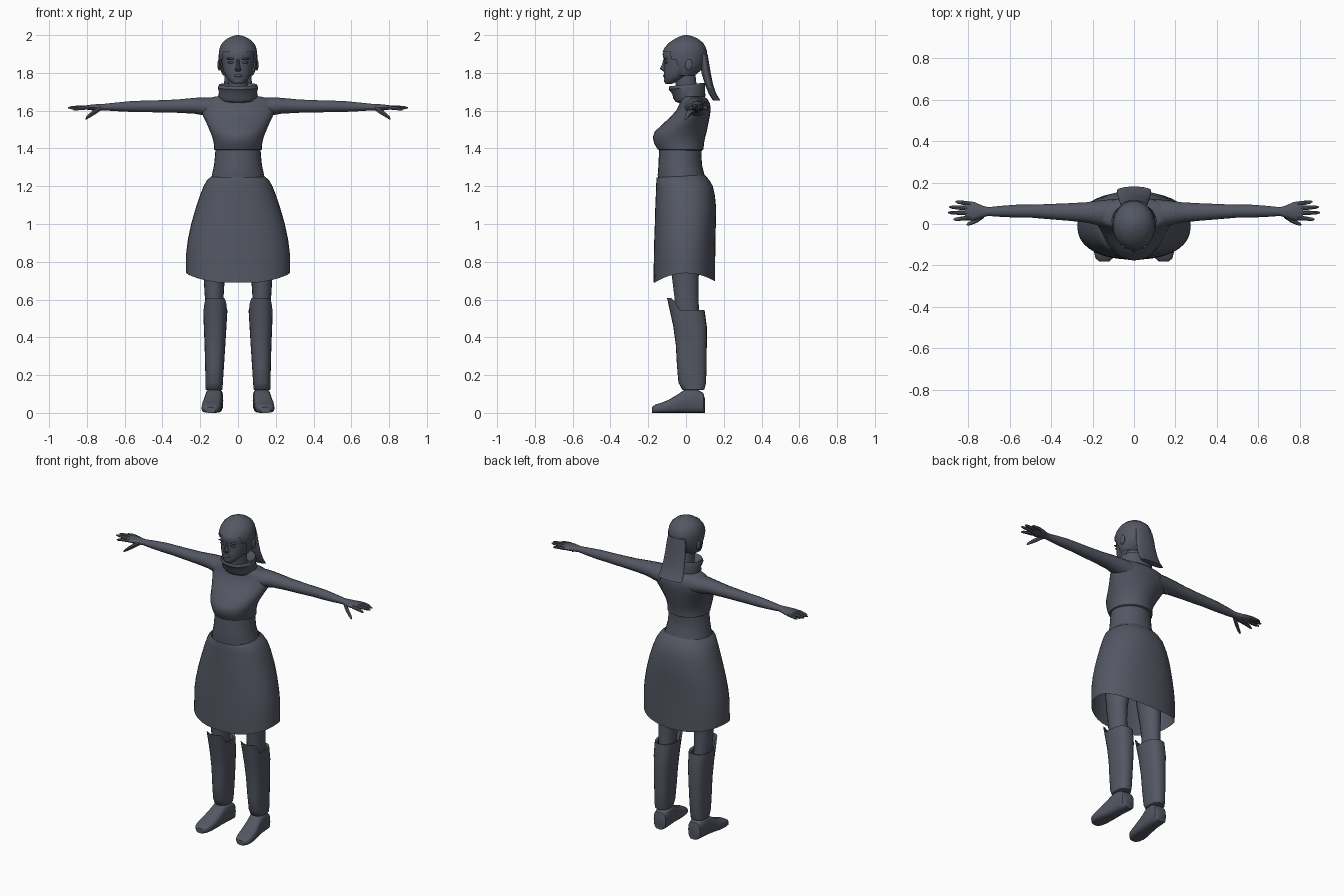
import bpy, bmesh, math
from mathutils import Vector

mat = bpy.data.materials.new("slate_grey")
mat.diffuse_color = (0.088, 0.096, 0.125, 1)


def finish(name, bm):
    bmesh.ops.recalc_face_normals(bm, faces=bm.faces)
    me = bpy.data.meshes.new(name)
    bm.to_mesh(me)
    bm.free()
    me.materials.append(mat)
    ob = bpy.data.objects.new(name, me)
    bpy.context.collection.objects.link(ob)
    return ob


def spow(v, p):
    return math.copysign(abs(v) ** p, v)


def hring(z, hw, yf, yb, cx=0, p=1.0, lift=None, n=28):
    """Horizontal section from front yf to back yb, half width hw."""
    out = []
    for i in range(n):
        a = 2 * math.pi * i / n
        y = (yf + yb) / 2 + spow(math.sin(a), p) * (yb - yf) / 2
        out.append((cx + hw * spow(math.cos(a), p), y, z + (lift(y) if lift else 0)))
    return out


def xring(x, y, z, ry, rz, n=14):
    """Section across the x axis, for arms and fingers."""
    return [(x, y + ry * math.cos(2 * math.pi * i / n), z + rz * math.sin(2 * math.pi * i / n))
            for i in range(n)]


def loft(name, rings, side=1, cap0=True, cap1=True, keep=None):
    bm = bmesh.new()
    rows = [[bm.verts.new((x * side, y, z)) for x, y, z in r] for r in rings]
    n = len(rows[0])
    for a, b in zip(rows, rows[1:]):
        for i in range(n):
            bm.faces.new((a[i], a[(i + 1) % n], b[(i + 1) % n], b[i]))
    if cap0:
        bm.faces.new(rows[0])
    if cap1:
        bm.faces.new(rows[-1])
    if keep:
        drop = [f for f in bm.faces if not keep(f.calc_center_median())]
        bmesh.ops.delete(bm, geom=drop, context='FACES')
    return finish(name, bm)


def blob(name, loc, size):
    bm = bmesh.new()
    bmesh.ops.create_uvsphere(bm, u_segments=12, v_segments=8, radius=1)
    for v in bm.verts:
        v.co = Vector(a * b + c for a, b, c in zip(v.co, size, loc))
    return finish(name, bm)


# torso: cropped top, then bare midriff slightly inside it
loft("top", [hring(*r) for r in [
    (1.39, .118, -.135, .085), (1.395, .127, -.15, .093), (1.425, .128, -.168, .095),
    (1.46, .136, -.176, .102), (1.49, .148, -.165, .11), (1.53, .165, -.122, .118),
    (1.565, .182, -.085, .125), (1.60, .197, -.052, .13), (1.635, .197, -.035, .128),
    (1.66, .175, -.03, .115), (1.675, .12, -.03, .095)]])
loft("midriff", [hring(*r) for r in [
    (1.20, .15, -.14, .11), (1.26, .138, -.15, .098), (1.31, .127, -.146, .085),
    (1.36, .122, -.144, .082), (1.40, .119, -.142, .084)]])

# skirt: open sheet, hem dips at the front and back
hem = lambda y: -.05 * min(1, abs(y) / .165) ** 2
loft("skirt", [hring(z, w, f, b, 0, .88, h, 36) for z, w, f, b, h in [
    (1.255, .138, -.155, .098, lambda y: .06 * y), (1.235, .162, -.157, .122, None),
    (1.20, .182, -.158, .142, None), (1.15, .202, -.16, .153, None),
    (1.08, .225, -.163, .16, None), (1.0, .248, -.165, .158, None),
    (.92, .265, -.168, .156, None), (.85, .274, -.17, .155, None),
    (.74, .274, -.172, .154, hem)]], cap0=False, cap1=False)

# neck and standing cowl collar
loft("neck", [hring(z, .05, -.05 - d, .06 - d) for z, d in [(1.64, -.01), (1.70, 0), (1.79, .01)]])
tilt = lambda y: .1 * y
loft("collar", [hring(z, w, f, b, 0, 1, tilt) for z, w, f, b in [
    (1.645, .075, -.035, .09), (1.652, .095, -.055, .10), (1.672, .106, -.068, .103),
    (1.695, .101, -.072, .10), (1.722, .107, -.092, .102), (1.738, .10, -.088, .098),
    (1.725, .082, -.07, .082), (1.69, .06, -.05, .07)]], cap0=False, cap1=False)

# head
loft("head", [hring(*r) for r in [
    (1.742, .022, -.108, -.075), (1.752, .04, -.114, -.05), (1.775, .06, -.116, .0),
    (1.80, .073, -.117, .04), (1.83, .082, -.117, .07), (1.86, .087, -.116, .09),
    (1.875, .088, -.119, .095), (1.90, .09, -.124, .10), (1.93, .085, -.108, .095),
    (1.965, .066, -.075, .07), (1.985, .035, -.035, .035)]])
# hair cap: shell over the head with an opening for the face
loft("hair", [hring(*r) for r in [
    (1.785, .078, -.06, .045), (1.81, .092, -.08, .075), (1.84, .099, -.10, .097),
    (1.87, .102, -.118, .108), (1.895, .102, -.127, .112), (1.91, .101, -.125, .112),
    (1.935, .096, -.112, .105), (1.96, .083, -.09, .09), (1.98, .06, -.06, .065),
    (1.993, .034, -.034, .037), (2.0, .008, -.008, .01)]],
    cap0=False, keep=lambda c: c.z > 1.905 or c.y > -.045 or (abs(c.x) > .078 and c.z > 1.87))
loft("ponytail", [hring(*r) for r in [
    (1.90, .06, .07, .114), (1.86, .066, .075, .121), (1.80, .07, .082, .131),
    (1.74, .074, .10, .143), (1.69, .08, .12, .16), (1.655, .083, .142, .181)]])

# face features
loft("nose", [hring(z, w, f, -.10, n=10) for z, w, f in [
    (1.806, .008, -.117), (1.813, .017, -.128), (1.823, .014, -.139),
    (1.845, .009, -.128), (1.875, .008, -.119)]])
blob("lips", (0, -.112, 1.785), (.024, .011, .008))
blob("chin", (0, -.102, 1.757), (.024, .014, .014))
for s, tag in ((1, "left"), (-1, "right")):
    blob(tag + "_eye", (s * .036, -.106, 1.855), (.017, .008, .006))
    blob(tag + "_brow", (s * .037, -.109, 1.875), (.024, .009, .005))
    blob(tag + "_ear", (s * .10, .015, 1.842), (.009, .02, .03))

    # arm running into the palm
    loft(tag + "_arm", [xring(*r) for r in [
        (.10, .05, 1.615, .07, .055), (.17, .053, 1.622, .06, .05), (.23, .056, 1.626, .049, .043),
        (.32, .058, 1.624, .042, .036), (.42, .06, 1.623, .036, .033), (.50, .062, 1.623, .031, .031),
        (.57, .062, 1.622, .031, .029), (.65, .061, 1.62, .026, .023), (.705, .06, 1.619, .021, .018),
        (.735, .06, 1.618, .03, .018), (.77, .062, 1.617, .044, .016), (.80, .064, 1.617, .046, .012),
        (.815, .064, 1.617, .04, .008)]], s)
    # fingers: base y, tip x, tip y, tip z
    for k, (y0, x1, y1, z1) in enumerate([(.030, .872, .022, 1.605), (.053, .899, .055, 1.615),
                                          (.076, .893, .082, 1.617), (.097, .862, .108, 1.61)]):
        loft(f"{tag}_finger_{k + 1}", [
            xring(.79 + (x1 - .79) * t, y0 + (y1 - y0) * t, 1.617 + (z1 - 1.617) * t * t, r, r, 8)
            for t, r in ((0, .011), (.45, .0105), (.85, .008), (1, .003))], s)
    loft(tag + "_thumb", [xring(*r, n=8) for r in [
        (.725, .045, 1.614, .016, .012), (.755, .022, 1.596, .014, .015),
        (.785, .006, 1.575, .011, .012), (.803, -.001, 1.561, .007, .008),
        (.808, -.003, 1.556, .002, .002)]], s)

    # leg, continued up under the skirt
    loft(tag + "_leg", [hring(z, w, f, b, cx, n=20) for z, w, f, b, cx in [
        (.45, .045, -.05, .075, .123), (.56, .05, -.058, .068, .125), (.62, .05, -.062, .066, .126),
        (.70, .055, -.072, .066, .126), (.85, .068, -.09, .075, .118), (1.0, .078, -.105, .09, .107),
        (1.15, .078, -.115, .11, .088), (1.22, .06, -.10, .09, .08)]], s)
    # shin guard: front rises over the knee
    knee = lambda y: .062 * max(0, min(1, (-y - .035) / .035))
    loft(tag + "_shin_guard", [hring(z, w, f, b, cx, .8, h, 24) for z, w, f, b, cx, h in [
        (.12, .038, -.015, .085, .127, None), (.125, .045, -.022, .098, .127, None),
        (.16, .046, -.04, .106, .126, None), (.25, .05, -.048, .109, .124, None),
        (.36, .055, -.054, .11, .122, None), (.46, .06, -.068, .11, .121, None),
        (.545, .064, -.10, .098, .12, knee), (.54, .052, -.088, .085, .12, knee),
        (.50, .045, -.06, .075, .12, None)]], s, cap1=False)
    # shoe: sections from heel to toe (y, centre x, half width, height)
    shoe = []
    for y, cx, w, h in [(.10, .121, .03, .075), (.092, .122, .042, .105), (.05, .124, .046, .13),
                        (.0, .128, .046, .128), (-.04, .133, .048, .10), (-.09, .139, .052, .07),
                        (-.135, .143, .05, .052), (-.165, .144, .042, .043), (-.18, .144, .025, .03)]:
        shoe.append([(cx + w * spow(math.cos(a), .6), y, h / 2 + h / 2 * spow(math.sin(a), .6))
                     for a in (2 * math.pi * i / 16 for i in range(16))])
    loft(tag + "_shoe", shoe, s)

# smooth shading with sharp edges kept
for ob in bpy.context.collection.objects:
    ob.select_set(True)
    bpy.context.view_layer.objects.active = ob
bpy.ops.object.shade_smooth_by_angle(angle=math.radians(40))
